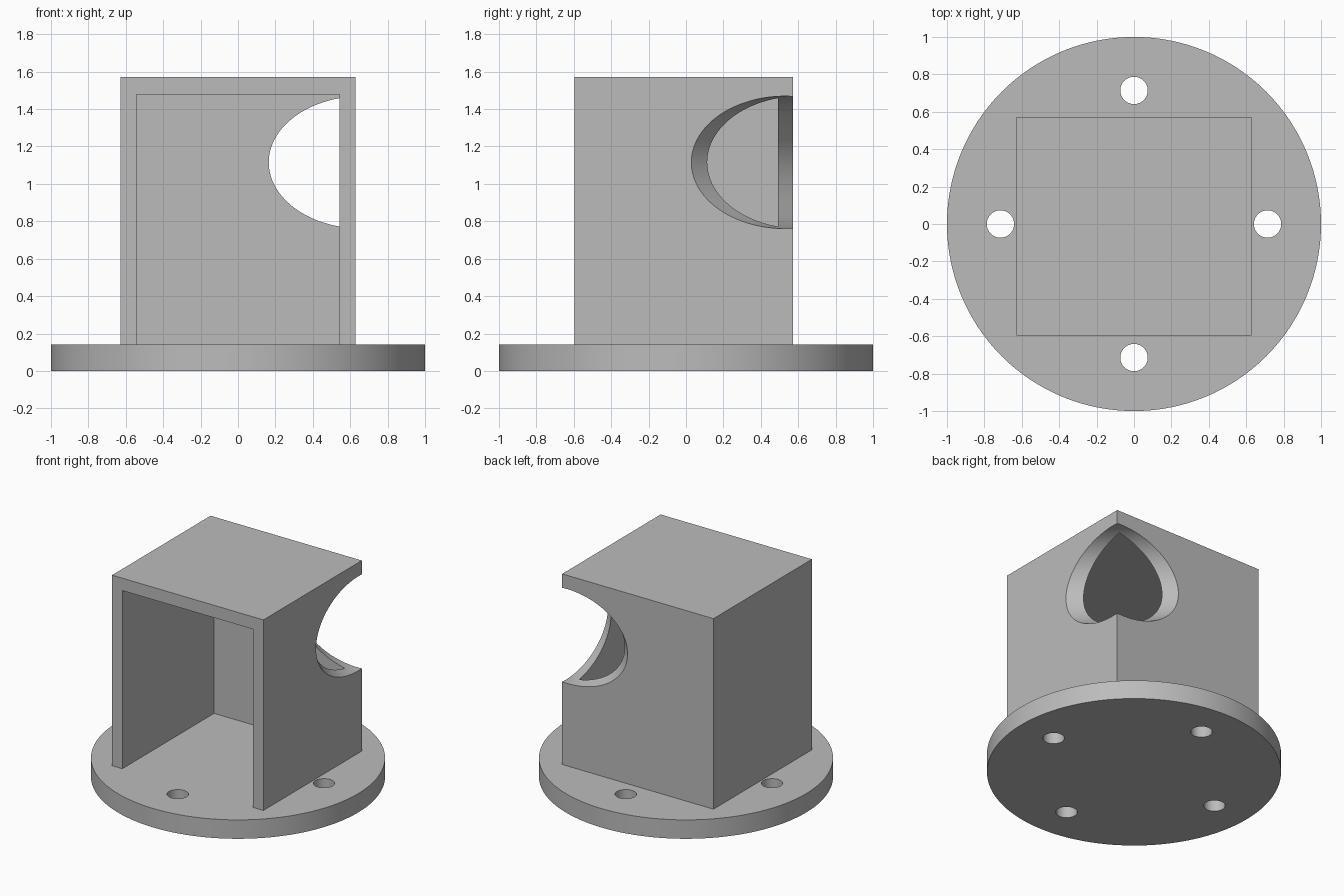
import bpy
import math
from mathutils import Vector

if "Cube" in bpy.data.objects:
    bpy.data.objects.remove(bpy.data.objects["Cube"], do_unlink=True)

grey = bpy.data.materials.new("plain grey")
grey.use_nodes = True
colour = (0.5, 0.5, 0.5, 1)
grey.diffuse_color = colour
grey.node_tree.nodes["Principled BSDF"].inputs["Base Color"].default_value = colour


def finish(name):
    obj = bpy.context.object
    obj.name = name
    obj.data.materials.append(grey)
    return obj


def box(name, low, high):
    low, high = Vector(low), Vector(high)
    bpy.ops.mesh.primitive_cube_add(size=1, location=(low + high) / 2)
    obj = finish(name)
    obj.scale = high - low
    bpy.ops.object.transform_apply(location=True, rotation=True, scale=True)
    return obj


def cylinder(name, radius, depth, location, rotation=(0, 0, 0), sides=64):
    bpy.ops.mesh.primitive_cylinder_add(vertices=sides, radius=radius, depth=depth,
                                        location=location, rotation=rotation)
    obj = finish(name)
    bpy.ops.object.transform_apply(location=True, rotation=True, scale=True)
    return obj


def cut(target, cutters):
    bpy.context.view_layer.objects.active = target
    for cutter in cutters:
        mod = target.modifiers.new("cut", "BOOLEAN")
        mod.operation = "DIFFERENCE"
        mod.solver = "EXACT"
        mod.object = cutter
        bpy.ops.object.modifier_apply(modifier=mod.name)
    for cutter in cutters:
        bpy.data.objects.remove(cutter, do_unlink=True)
    bpy.ops.object.select_all(action="DESELECT")
    target.select_set(True)
    bpy.ops.object.shade_smooth_by_angle(angle=math.radians(30))


BASE = 0.142       # flange thickness
TOP = 1.572        # roof height
HALF = 0.628       # half width of the housing
FRONT, BACK = -0.596, 0.571

# Round flange with four bolt holes
flange = cylinder("base_flange", 1, BASE, (0, 0, BASE / 2), sides=128)
bolt_holes = []
for i in range(4):
    a = i * math.pi / 2
    bolt_holes.append(cylinder("bolt_hole", 0.073, 1,
                               (0.714 * math.cos(a), 0.714 * math.sin(a), 0)))
cut(flange, bolt_holes)

# Housing open at the front, with a round notch across its back left corner
housing = box("housing", (-HALF, FRONT, BASE), (HALF, BACK, TOP))
cavity = box("cavity", (-0.543, FRONT - 0.2, 0), (0.543, 0.492, 1.479))
notch = cylinder("corner_notch", 0.354, 3, (HALF - 0.021, BACK - 0.021, 1.115),
                 (math.pi / 2, 0, math.pi / 4), sides=128)
cut(housing, [cavity, notch])
